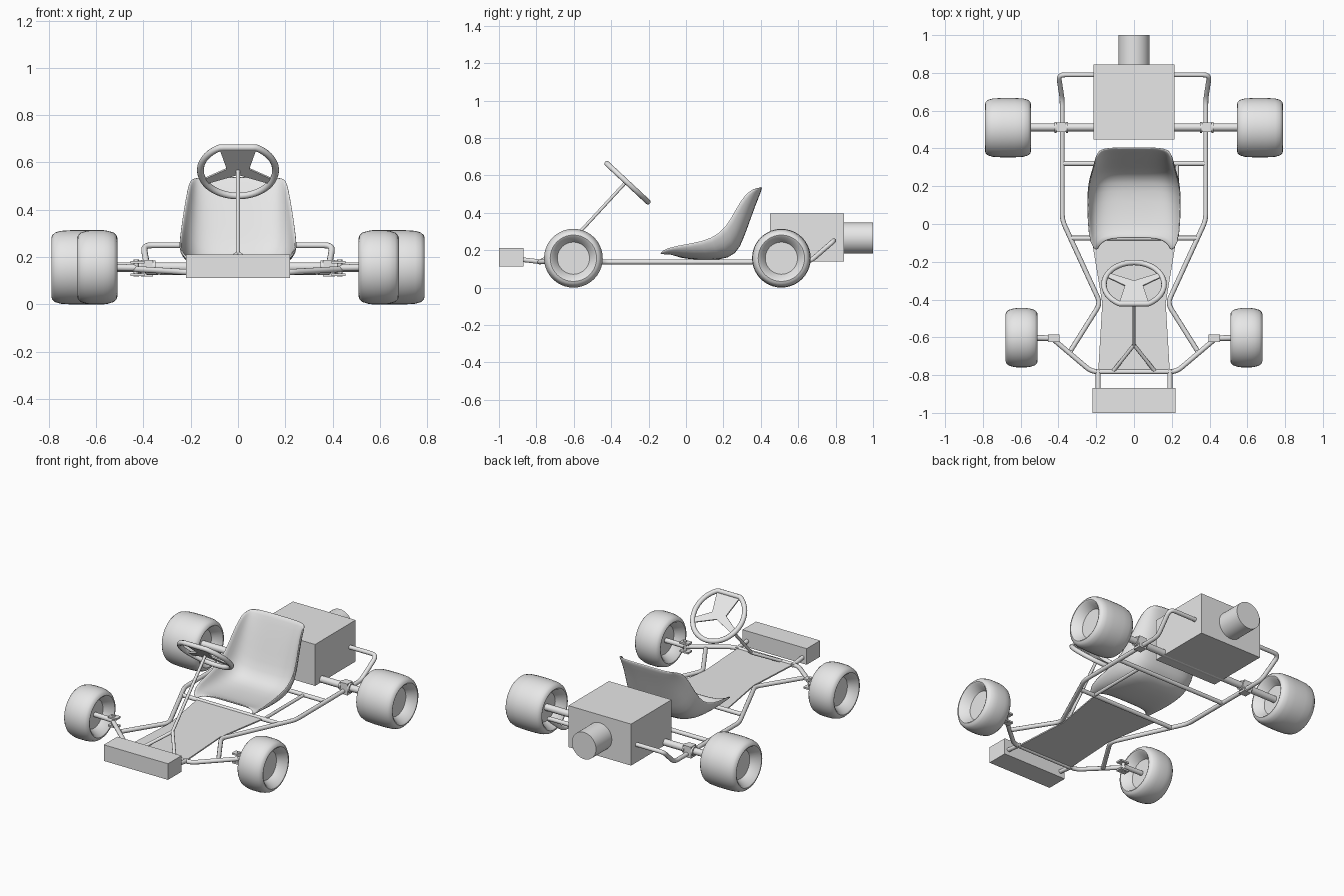
import bpy, bmesh, math
from mathutils import Vector, Matrix

cube = bpy.data.objects.get("Cube")
if cube:
    bpy.data.objects.remove(cube, do_unlink=True)

grey = bpy.data.materials.new("plain grey")
grey.use_nodes = True
grey.diffuse_color = (0.8, 0.8, 0.8, 1)
grey.node_tree.nodes["Principled BSDF"].inputs["Base Color"].default_value = (0.8, 0.8, 0.8, 1)


def activate(ob):
    bpy.ops.object.select_all(action='DESELECT')
    ob.select_set(True)
    bpy.context.view_layer.objects.active = ob


def finish(name, bm, smooth=None):
    bmesh.ops.recalc_face_normals(bm, faces=bm.faces)
    me = bpy.data.meshes.new(name)
    bm.to_mesh(me)
    bm.free()
    me.materials.append(grey)
    ob = bpy.data.objects.new(name, me)
    bpy.context.collection.objects.link(ob)
    if smooth:
        activate(ob)
        bpy.ops.object.shade_smooth_by_angle(angle=math.radians(smooth))
    return ob


def box(name, lo, hi):
    bm = bmesh.new()
    lo, hi = Vector(lo), Vector(hi)
    mat = Matrix.Translation((lo + hi) / 2) @ Matrix.Diagonal((*(hi - lo), 1))
    bmesh.ops.create_cube(bm, size=1, matrix=mat)
    return finish(name, bm)


def rounded(pts, r):
    """Replace inner corners of a path by short arcs."""
    pts = [Vector(p) for p in pts]
    out = [pts[0]]
    for a, b, c in zip(pts, pts[1:], pts[2:]):
        p = b + (a - b).normalized() * r
        q = b + (c - b).normalized() * r
        out += [p.lerp(b, t).lerp(b.lerp(q, t), t) for t in (0, .25, .5, .75, 1)]
    return out + [pts[-1]]


def tube(name, pts, radius=0.013, bend=0.035, cyclic=False):
    pts = pts if cyclic else rounded(pts, bend)
    cu = bpy.data.curves.new(name, 'CURVE')
    cu.dimensions = '3D'
    cu.bevel_depth = radius
    cu.bevel_resolution = 3
    cu.use_fill_caps = True
    sp = cu.splines.new('POLY')
    sp.points.add(len(pts) - 1)
    for p, co in zip(sp.points, pts):
        p.co = (*co, 1)
    sp.use_cyclic_u = cyclic
    cu.materials.append(grey)
    ob = bpy.data.objects.new(name, cu)
    bpy.context.collection.objects.link(ob)
    activate(ob)
    bpy.ops.object.convert(target='MESH')
    bpy.ops.object.shade_smooth_by_angle(angle=math.radians(50))


def plate(name, outline, thick, mat=Matrix()):
    bm = bmesh.new()
    face = bm.faces.new([bm.verts.new((x, y, -thick / 2)) for x, y in outline])
    ext = bmesh.ops.extrude_face_region(bm, geom=[face])["geom"]
    bmesh.ops.translate(bm, vec=(0, 0, thick), verts=[v for v in ext if isinstance(v, bmesh.types.BMVert)])
    bm.transform(mat)
    return finish(name, bm)


def wheel(name, x, y, half, side):
    """Fat tyre turned around the x axis, with dished rims on both sides."""
    R, z, n = 0.157, 0.157, 40
    half_profile = [(half - .055, .086), (half - .004, .116), (half, .124), (half - .004, .136),
                    (half - .016, .147), (half - .04, .154), (half * .3, R)]
    prof = half_profile + [(-a, r) for a, r in reversed(half_profile)]
    bm = bmesh.new()
    rings = [[bm.verts.new((x * side + a, y + r * math.cos(k * math.tau / n),
                            z + r * math.sin(k * math.tau / n))) for k in range(n)] for a, r in prof]
    for p, q in zip(rings, rings[1:]):
        for k in range(n):
            j = (k + 1) % n
            bm.faces.new((p[k], p[j], q[j], q[k]))
    bm.faces.new(rings[0])
    bm.faces.new(rings[-1])
    finish(name, bm, 40)


Z = 0.137  # frame height

# Parts that come in pairs
for s, tag in ((1, "left"), (-1, "right")):
    wheel(tag + "_rear_wheel", 0.667, 0.51, 0.122, s)
    wheel(tag + "_front_wheel", 0.595, -0.602, 0.085, s)
    # frame rail: rear hoop, straight side, waist, flare to the front bar
    tube(tag + "_side_rail", [(s * .2, .79, .25), (s * .4, .79, .25), (s * .38, .66, Z), (s * .38, .02, Z),
                              (s * .178, -.42, Z), (s * .335, -.67, Z)])
    tube(tag + "_bumper_post", [(s * .19, -.88, .15), (s * .19, -.77, Z)])
    # axle bearing
    box(tag + "_axle_bearing", (s * .385 - .025, .487, .118), (s * .385 + .025, .537, .188))
    for d in (-.03, .03):
        tube(tag + "_bearing_collar", [(s * .385 + d - .006, .512, .158), (s * .385 + d + .006, .512, .158)], .029)
    # steering knuckle
    tube(tag + "_kingpin", [(s * .43, -.605, .118), (s * .43, -.605, .19)], .011)
    for z in (.125, .178):
        box(tag + "_knuckle_plate", (s * .425 - .03, -.625, z - .005), (s * .425 + .03, -.585, z + .005))
    tube(tag + "_spindle", [(s * .43, -.605, .155), (s * .56, -.602, .157)], .015)
    tube(tag + "_column_leg", [(0, -.64, .215), (s * .115, -.785, Z)], .010)

# Frame cross members
tube("front_bar", [(.44, -.6, .15), (.225, -.782, Z), (-.225, -.782, Z), (-.44, -.6, .15)])
tube("rear_cross_bar", [(-.38, .32, Z), (.38, .32, Z)])
tube("middle_cross_bar", [(-.335, -.075, Z), (.335, -.075, Z)])
tube("seat_support_bar", [(.228, .32, Z), (.228, -.075, Z)], .010)
tube("rear_axle", [(-.61, .512, .158), (.61, .512, .158)], .021)

# Floor pan, bumper and engine
side = [(.225, -.075), (.168, -.42), (.19, -.79)]
plate("floor_pan", side + [(-x, y) for x, y in reversed(side)], .008, Matrix.Translation((0, 0, Z)))
box("front_bumper", (-.22, -1, .112), (.22, -.868, .212))
box("engine_block", (-.215, .448, .14), (.215, .845, .397))
bm = bmesh.new()
bmesh.ops.create_cone(bm, cap_ends=True, segments=40, radius1=.083, radius2=.083, depth=.165,
                      matrix=Matrix.Translation((0, .9175, .265)) @ Matrix.Rotation(math.pi / 2, 4, 'X'))
finish("engine_cylinder", bm, 40)

# Steering wheel, built flat and tilted towards the driver
tilt = Matrix.Translation((0, -.32, .567)) @ Matrix.Rotation(math.radians(-43), 4, 'X')
# local +y points up and forward
tilt = tilt @ Matrix.Rotation(math.pi, 4, 'Z')
R = .159
rim = []
for k in range(64):
    a = k * math.tau / 64
    rim.append(tilt @ Vector((R * math.cos(a), min(R * math.sin(a), .14), 0)))
rim = [tilt @ (tilt.inverted() @ p) for p in rim]
tube("steering_rim", rim, .0145, cyclic=True)
plate("steering_top_spoke", [(-.045, .0), (.045, .0), (.078, .135), (-.078, .135)], .008, tilt)
for s in (1, -1):
    plate("steering_side_spoke", [(0, .02), (s * .04, .015), (s * .14, -.05), (s * .13, -.08), (0, -.025)], .008, tilt)
tube("steering_column", [(0, -.32, .565), (0, -.645, .213)], .009)

# Bucket seat: stations hold centre y, centre z, lip y, lip z and half width
stations = [(-.075, .185, -.15, .175, .195), (-.04, .165, -.11, .215, .235), (.06, .154, .02, .235, .245),
            (.18, .152, .14, .262, .247), (.265, .178, .215, .325, .24), (.305, .27, .265, .42, .226),
            (.35, .40, .31, .492, .212), (.385, .49, .35, .525, .203), (.405, .54, .385, .532, .185)]
bm = bmesh.new()
N = 16
rows = []
for cy, cz, ly, lz, w in stations:
    row = []
    for i in range(N + 1):
        u = 2 * i / N - 1
        a = abs(u)
        x = w * math.copysign(min(1, 1.22 * a - .22 * a ** 4), u)
        f = a ** 4
        row.append(bm.verts.new((x, cy + (ly - cy) * f, cz + (lz - cz) * f)))
    rows.append(row)
for p, q in zip(rows, rows[1:]):
    for i in range(N):
        bm.faces.new((p[i], p[i + 1], q[i + 1], q[i]))
seat = finish("bucket_seat", bm, 60)
shell = seat.modifiers.new("shell", 'SOLIDIFY')
shell.thickness = .012
shell.offset = 0
soft = seat.modifiers.new("soft", 'SUBSURF')
soft.levels = soft.render_levels = 1
